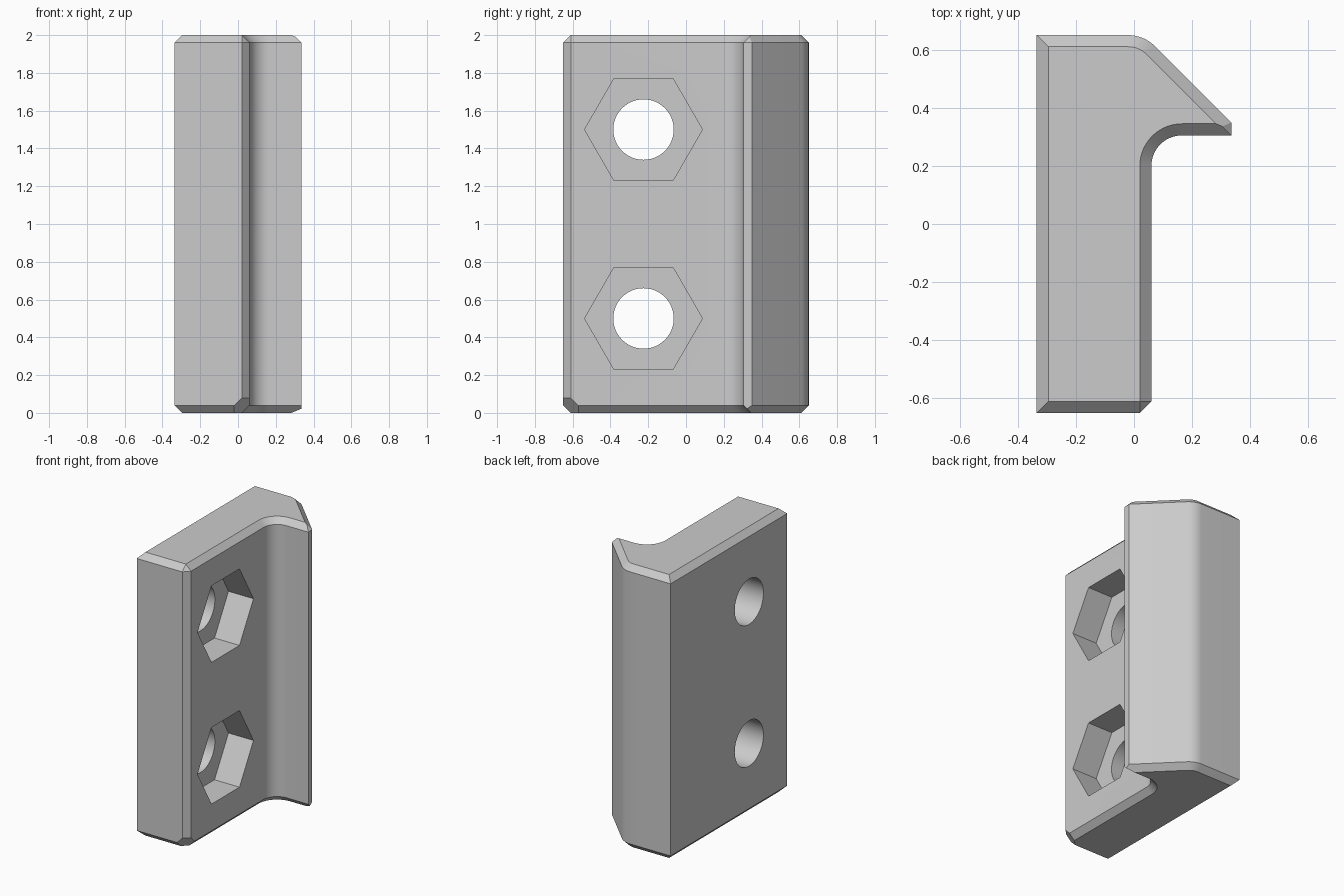
import bpy, bmesh, math
from mathutils import Vector

if "Cube" in bpy.data.objects:
    bpy.data.objects.remove(bpy.data.objects["Cube"])

C = 0.04  # chamfer width

grey = bpy.data.materials.new("light_grey")
grey.diffuse_color = (0.6, 0.6, 0.6, 1)
grey.use_nodes = True
grey.node_tree.nodes["Principled BSDF"].inputs["Base Color"].default_value = grey.diffuse_color


def arc(cx, cy, r, a0, a1, n):
    angles = [math.radians(a0 + (a1 - a0) * i / n) for i in range(n + 1)]
    return [(cx + r * math.cos(a), cy + r * math.sin(a)) for a in angles]


def outline(d):
    """Hooked cross-section, moved inward by d."""
    tip_y = 0.305 + d
    tip_x = 0.684 - d * math.sqrt(2) - tip_y
    return ([(-0.335 + d, -0.65 + d), (0.06 - d, -0.65 + d)]
            + arc(0.165, 0.2, 0.105 + d, 180, 90, 14)      # inner fillet
            + [(tip_x, tip_y)]
            + arc(-0.02, 0.52, 0.13 - d, 45, 90, 8)        # rounded back corner
            + [(-0.335 + d, 0.65 - d)])


def cut(bm, point, normal):
    """Slice off everything beyond a plane and close the gap."""
    bmesh.ops.bisect_plane(bm, geom=bm.verts[:] + bm.edges[:] + bm.faces[:],
                           dist=1e-5, plane_co=point, plane_no=Vector(normal).normalized(),
                           clear_outer=True)
    bmesh.ops.holes_fill(bm, edges=[e for e in bm.edges if e.is_boundary], sides=0)


# Bracket body: outline lofted upward with chamfered ends
bm = bmesh.new()
rings = [[bm.verts.new((x, y, z)) for x, y in outline(d)]
         for d, z in ((C, 0), (0, C), (0, 2 - C), (C, 2))]
for low, high in zip(rings, rings[1:]):
    for i in range(len(low)):
        j = (i + 1) % len(low)
        bm.faces.new((low[i], low[j], high[j], high[i]))
bm.faces.new(rings[0][::-1])
bm.faces.new(rings[-1])

# Blunt hook tip, its top chamfer, and the chamfered front corner
cut(bm, (0.335, 0, 0), (1, 0, 0))
cut(bm, (0.335, 0, 2 - C), (1, 0, 1))
cut(bm, (0.06, -0.61, 0), (1, -1, 0))
cut(bm, (0.06, -0.61, 2 - C), (1, -1, 1))
cut(bm, (0.06, -0.61, 0.08), (1, -1, -1))
bmesh.ops.recalc_face_normals(bm, faces=bm.faces[:])

mesh = bpy.data.meshes.new("hook_bracket")
bm.to_mesh(mesh)
bm.free()
bracket = bpy.data.objects.new("hook_bracket", mesh)
bpy.context.collection.objects.link(bracket)
mesh.materials.append(grey)


def drill(name, sides, radius, x0, x1, z):
    """Cut a prism lying along x out of the bracket."""
    bpy.ops.mesh.primitive_cylinder_add(vertices=sides, radius=radius, depth=x1 - x0,
                                        location=((x0 + x1) / 2, -0.225, z),
                                        rotation=(0, math.pi / 2, 0))
    cutter = bpy.context.object
    cutter.name = name
    cutter.hide_render = True
    cutter.data.materials.append(grey)
    mod = bracket.modifiers.new(name, 'BOOLEAN')
    mod.operation = 'DIFFERENCE'
    mod.solver = 'EXACT'
    mod.object = cutter
    bpy.context.view_layer.objects.active = bracket
    bpy.ops.object.modifier_apply(modifier=name)
    bpy.data.objects.remove(cutter, do_unlink=True)


# Two bolt holes with hexagonal nut pockets
for z in (0.5, 1.5):
    drill("nut_pocket", 6, 0.312, -0.135, 0.3, z)
    drill("bolt_hole", 48, 0.16, -0.6, 0.3, z)

bpy.ops.object.select_all(action='DESELECT')
bracket.select_set(True)
bpy.context.view_layer.objects.active = bracket
bpy.ops.object.shade_smooth_by_angle(angle=math.radians(25))
